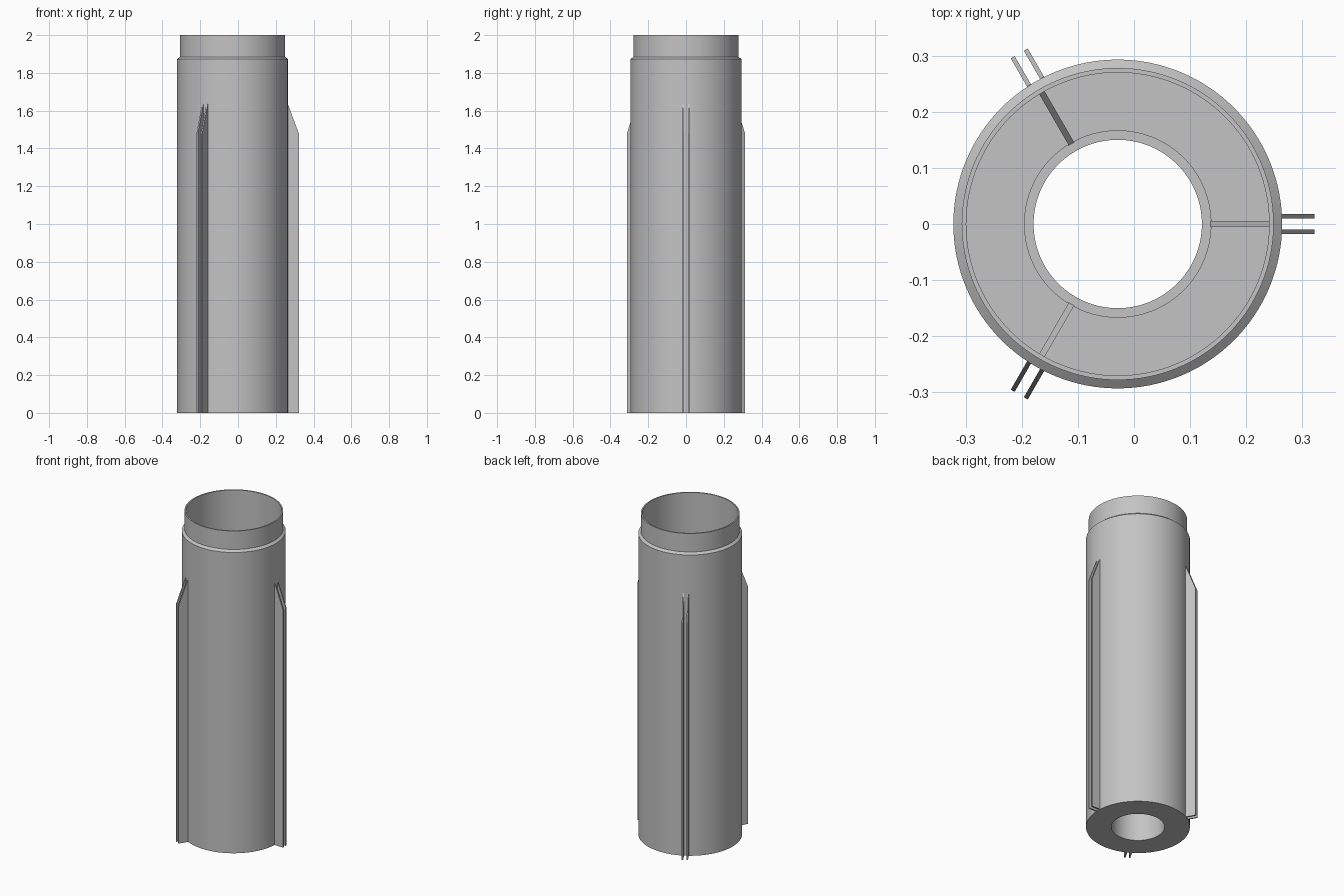
import bpy, bmesh
from math import cos, sin, pi, radians
from mathutils import Matrix

if "Cube" in bpy.data.objects:
    bpy.data.objects.remove(bpy.data.objects["Cube"], do_unlink=True)

CENTRE_X = -0.029
SEGMENTS = 128

grey = bpy.data.materials.new("plain grey")
grey.use_nodes = True
COLOUR = (0.55, 0.55, 0.55, 1)
grey.diffuse_color = COLOUR
grey.node_tree.nodes["Principled BSDF"].inputs["Base Color"].default_value = COLOUR


def finish(name, bm):
    bmesh.ops.recalc_face_normals(bm, faces=bm.faces)
    mesh = bpy.data.meshes.new(name)
    bm.to_mesh(mesh)
    bm.free()
    mesh.materials.append(grey)
    obj = bpy.data.objects.new(name, mesh)
    obj.location.x = CENTRE_X
    bpy.context.collection.objects.link(obj)
    return obj


def lathe(name, profile):
    """Revolve a closed (radius, height) profile around z."""
    bm = bmesh.new()
    rings = [[bm.verts.new((r * cos(2 * pi * i / SEGMENTS), r * sin(2 * pi * i / SEGMENTS), z))
              for i in range(SEGMENTS)] for r, z in profile]
    for a, b in zip(rings, rings[1:] + rings[:1]):
        for i in range(SEGMENTS):
            j = (i + 1) % SEGMENTS
            bm.faces.new((a[i], a[j], b[j], b[i]))
    obj = finish(name, bm)
    bpy.ops.object.select_all(action='DESELECT')
    bpy.context.view_layer.objects.active = obj
    obj.select_set(True)
    bpy.ops.object.shade_smooth_by_angle(angle=radians(30))
    return obj


def plate(name, outline, thickness, offset, angle):
    """Upright plate from a (radius, height) outline, turned around z."""
    bm = bmesh.new()
    face = bm.faces.new([bm.verts.new((r, offset - thickness / 2, z)) for r, z in outline])
    new = bmesh.ops.extrude_face_region(bm, geom=[face])["geom"]
    verts = [v for v in new if isinstance(v, bmesh.types.BMVert)]
    bmesh.ops.translate(bm, verts=verts, vec=(0, thickness, 0))
    bm.transform(Matrix.Rotation(angle, 4, 'Z'))
    return finish(name, bm)


# Hollow body: outer wall, collar, annular floor and central tube
lathe("body_tube", [
    (0.150, 0), (0.293, 0), (0.293, 1.873), (0.278, 1.885), (0.278, 2.0),
    (0.270, 2.0), (0.270, 0.02), (0.167, 0.02), (0.167, 1.5), (0.150, 1.5)])

FIN = [(0.285, 0), (0.351, 0), (0.351, 1.48), (0.293, 1.635), (0.285, 1.635)]
RIB = [(0.165, 0.01), (0.272, 0.01), (0.272, 1.6), (0.165, 1.5)]

# Three pairs of outer fins and three inner ribs
for n, place in enumerate(("left", "back", "front")):
    turn = n * 2 * pi / 3
    plate(place + "_rib", RIB, 0.011, 0, turn)
    for side, offset in (("a", -0.0135), ("b", 0.0135)):
        plate(f"{place}_fin_{side}", FIN, 0.008, offset, turn)
